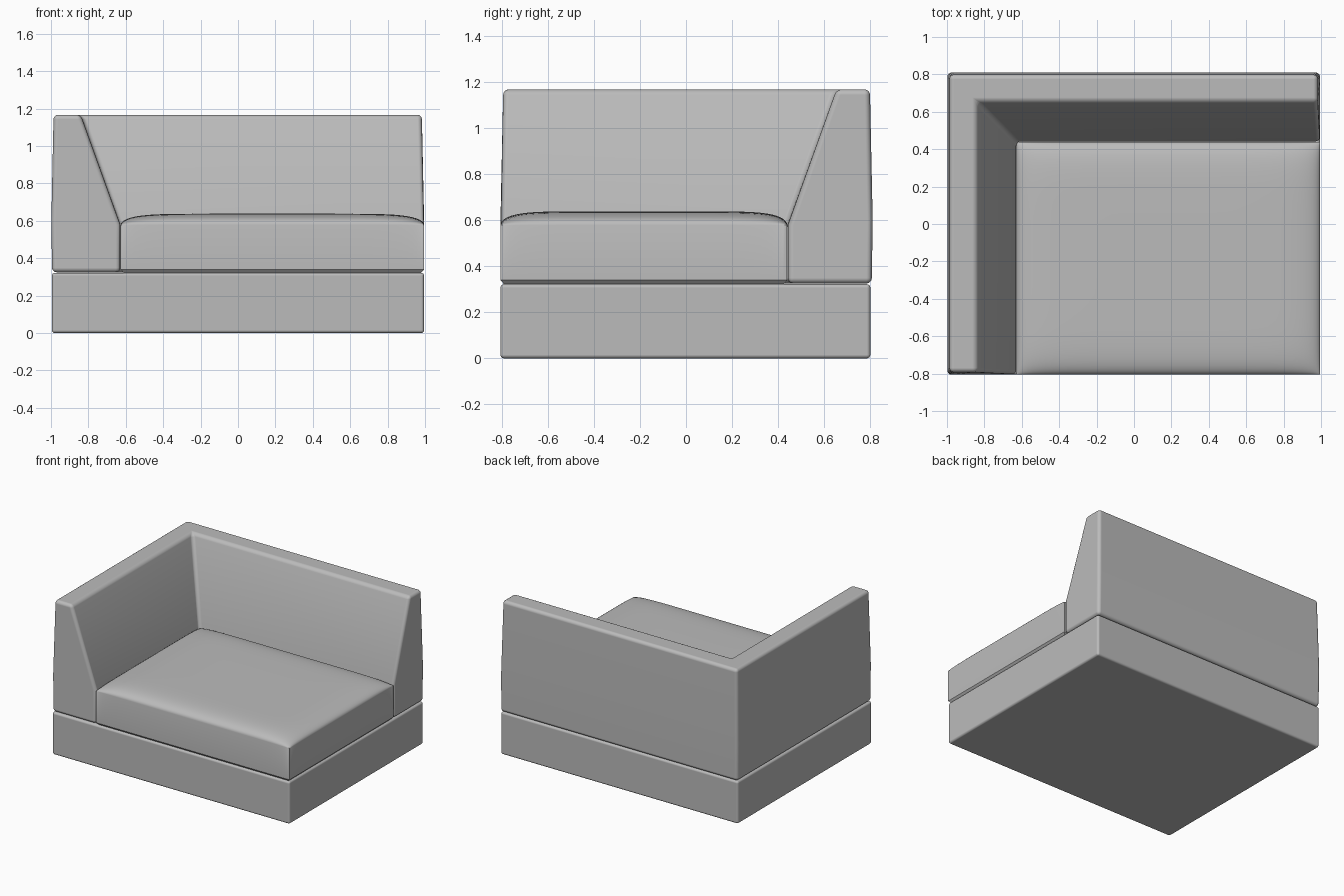
import bpy
import bmesh
import math

cube = bpy.data.objects.get("Cube")
if cube:
    bpy.data.objects.remove(cube, do_unlink=True)

fabric = bpy.data.materials.new("grey fabric")
fabric.use_nodes = True
GREY = (0.5, 0.5, 0.5, 1)
fabric.diffuse_color = GREY
fabric.node_tree.nodes["Principled BSDF"].inputs["Base Color"].default_value = GREY


def finish(name, bm, bevel, segments=4):
    """Turn a bmesh into a smooth object with rounded edges."""
    bmesh.ops.recalc_face_normals(bm, faces=bm.faces)
    mesh = bpy.data.meshes.new(name)
    bm.to_mesh(mesh)
    bm.free()
    mesh.materials.append(fabric)
    obj = bpy.data.objects.new(name, mesh)
    bpy.context.collection.objects.link(obj)
    bpy.ops.object.select_all(action="DESELECT")
    obj.select_set(True)
    bpy.context.view_layer.objects.active = obj
    bpy.ops.object.shade_smooth_by_angle(angle=math.radians(35))
    mod = obj.modifiers.new("rounded edges", "BEVEL")
    mod.width = bevel
    mod.segments = segments
    mod.limit_method = "ANGLE"
    mod.angle_limit = math.radians(40)
    mod.harden_normals = True
    return obj


def box(bm, x0, x1, y0, y1, z0, z1):
    bmesh.ops.create_cube(bm, size=1)
    for v in bm.verts:
        v.co = ((x0 + x1) / 2 + v.co.x * (x1 - x0),
                (y0 + y1) / 2 + v.co.y * (y1 - y0),
                (z0 + z1) / 2 + v.co.z * (z1 - z0))


# Plinth base
bm = bmesh.new()
box(bm, -0.995, 0.995, -0.805, 0.8, 0, 0.322)
finish("base", bm, 0.016)

# Arm and back: one sloped profile (depth, height) swept round a mitred corner
profile = [(0.004, 0.325), (0, 0.6), (0.012, 1.167), (0.157, 1.167),
           (0.368, 0.58), (0.368, 0.325)]
bm = bmesh.new()
rings = []
for station in ("arm end", "corner", "back end"):
    ring = []
    for d, z in profile:
        taper = 0.012 * max(0, z - 0.6) / 0.567
        x, y = -0.998 + d, 0.81 - d
        if station == "arm end":
            y = -0.805 + taper
        elif station == "back end":
            x = 0.995 - taper
        ring.append(bm.verts.new((x, y, z)))
    rings.append(ring)
count = len(profile)
for a, b in zip(rings, rings[1:]):
    for i in range(count):
        j = (i + 1) % count
        bm.faces.new((a[i], a[j], b[j], b[i]))
bm.faces.new(rings[0])
bm.faces.new(rings[-1])
finish("arm_and_back", bm, 0.024)

# Seat cushion with a crowned top
cx, cy, hx, hy = 0.184, -0.183, 0.811, 0.622
low, side_top, crown = 0.325, 0.578, 0.06
bm = bmesh.new()
n = 40


def spaced(i):
    """Grid position from -1 to 1, closer together near the rim."""
    return math.sin((i / n - 0.5) * math.pi)


def swell(u):
    return max(0, 1 - abs(u) ** 8) ** 0.5


top = [[bm.verts.new((cx + hx * spaced(i), cy + hy * spaced(j),
                      side_top + crown * swell(spaced(i)) * swell(spaced(j))))
        for j in range(n + 1)] for i in range(n + 1)]
for i in range(n):
    for j in range(n):
        bm.faces.new((top[i][j], top[i + 1][j], top[i + 1][j + 1], top[i][j + 1]))
rim = [e for e in bm.edges if e.is_boundary]
walls = bmesh.ops.extrude_edge_only(bm, edges=rim)["geom"]
for v in walls:
    if isinstance(v, bmesh.types.BMVert):
        v.co.z = low + 0.014
# Tucked-in underside
under = bmesh.ops.extrude_edge_only(
    bm, edges=[e for e in bm.edges if e.is_boundary])["geom"]
for v in under:
    if isinstance(v, bmesh.types.BMVert):
        v.co.x = cx + (v.co.x - cx) * 0.98
        v.co.y = cy + (v.co.y - cy) * 0.975
        v.co.z = low - 0.003
bmesh.ops.holes_fill(bm, edges=[e for e in bm.edges if e.is_boundary])
seat = finish("seat_cushion", bm, 0.004, 2)
seat.modifiers.clear()
